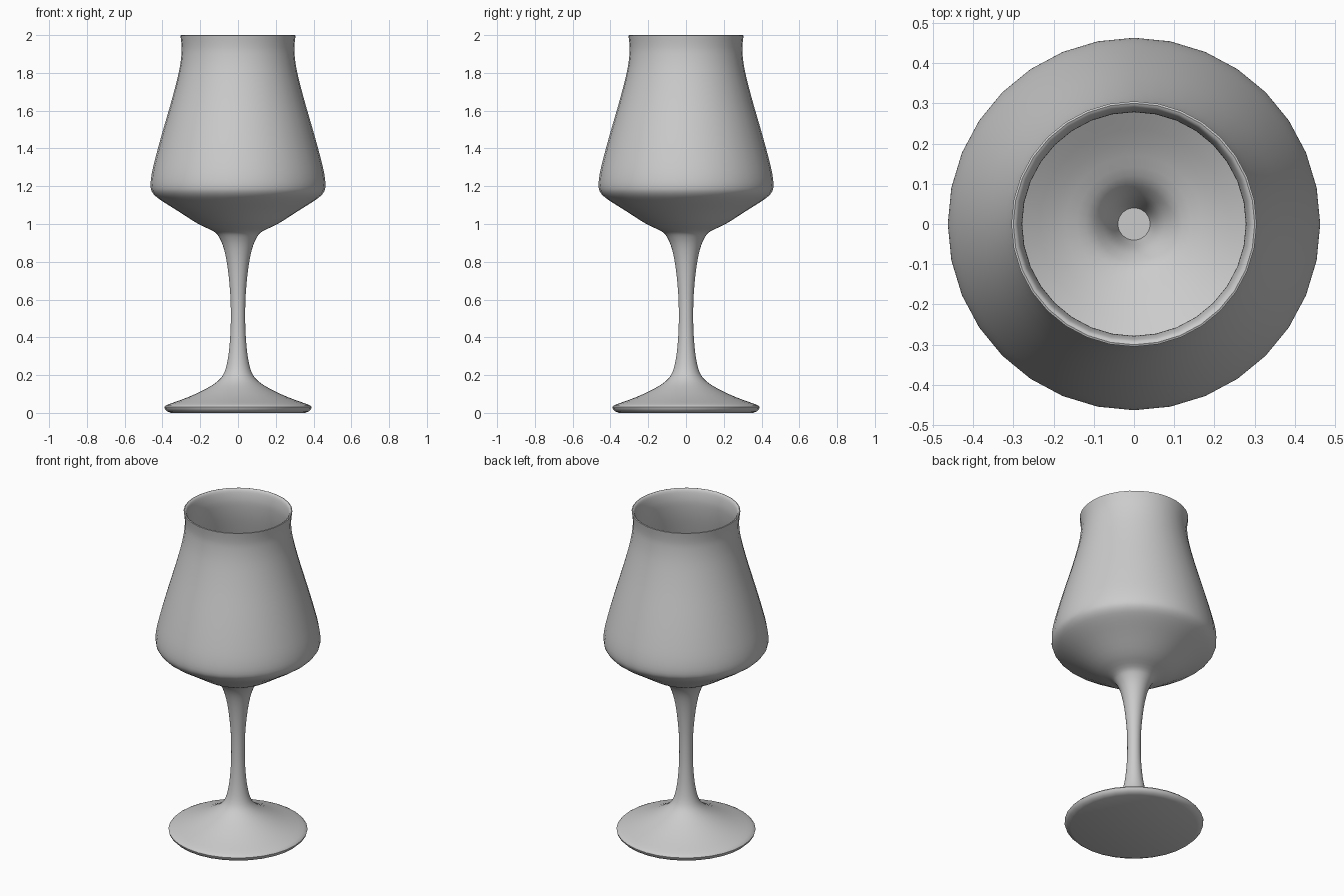
import bpy, bmesh, math
from mathutils import Vector

if "Cube" in bpy.data.objects:
    bpy.data.objects.remove(bpy.data.objects["Cube"])

SIDES = 32


def smooth_path(pts, steps=3):
    """Catmull-Rom curve through (radius, height) points."""
    p = [Vector(q) for q in pts]
    p = [p[0]] + p + [p[-1]]
    out = []
    for i in range(1, len(p) - 2):
        a, b, c, d = p[i - 1:i + 3]
        for k in range(steps):
            t = k / steps
            out.append(0.5 * (2 * b + (c - a) * t + (2 * a - 5 * b + 4 * c - d) * t * t
                              + (3 * b - a - 3 * c + d) * t ** 3))
    return out + [p[-1]]


def lathe(name, profile):
    """Revolve a profile around z and cap both ends."""
    bm = bmesh.new()
    rings = []
    for r, z in profile:
        rings.append([bm.verts.new((r * math.cos(2 * math.pi * i / SIDES),
                                    r * math.sin(2 * math.pi * i / SIDES), z))
                      for i in range(SIDES)])
    for lo, hi in zip(rings, rings[1:]):
        for i in range(SIDES):
            j = (i + 1) % SIDES
            bm.faces.new((lo[i], lo[j], hi[j], hi[i]))
    bm.faces.new(rings[0][::-1])
    bm.faces.new(rings[-1])
    mesh = bpy.data.meshes.new(name)
    bm.to_mesh(mesh)
    bm.free()
    obj = bpy.data.objects.new(name, mesh)
    bpy.context.collection.objects.link(obj)
    bpy.context.view_layer.objects.active = obj
    obj.select_set(True)
    bpy.ops.object.shade_smooth_by_angle(angle=math.radians(40))
    obj.select_set(False)
    return obj


# Foot edge, foot slope and stem
foot_edge = [(0.355, 0.0), (0.375, 0.008), (0.387, 0.02), (0.39, 0.031), (0.384, 0.038)]
foot_stem = [(0.37, 0.045), (0.26, 0.085), (0.165, 0.13), (0.105, 0.17), (0.072, 0.215),
             (0.053, 0.29), (0.042, 0.39), (0.038, 0.5), (0.041, 0.63), (0.055, 0.77),
             (0.075, 0.87), (0.1, 0.93)]

# Outer bowl wall up to the flared lip
outer_bowl = [(0.13, 0.962), (0.21, 1.0), (0.32, 1.07), (0.41, 1.127), (0.45, 1.162),
              (0.463, 1.2), (0.456, 1.27), (0.432, 1.37), (0.396, 1.5), (0.347, 1.67),
              (0.312, 1.81), (0.299, 1.9), (0.299, 1.95), (0.305, 1.998)]

# Rounded lip, inner wall, and the well that sinks into the stem
inner_bowl = [(0.3, 2.0), (0.289, 1.99), (0.28, 1.95), (0.279, 1.9), (0.292, 1.81),
              (0.327, 1.67), (0.376, 1.5), (0.412, 1.37), (0.436, 1.27), (0.442, 1.2),
              (0.43, 1.17), (0.395, 1.141), (0.31, 1.09), (0.2, 1.02), (0.12, 0.98),
              (0.085, 0.945), (0.06, 0.9), (0.04, 0.83)]

lathe("stemmed_glass", foot_edge + smooth_path(foot_stem + outer_bowl)
      + smooth_path(inner_bowl))
